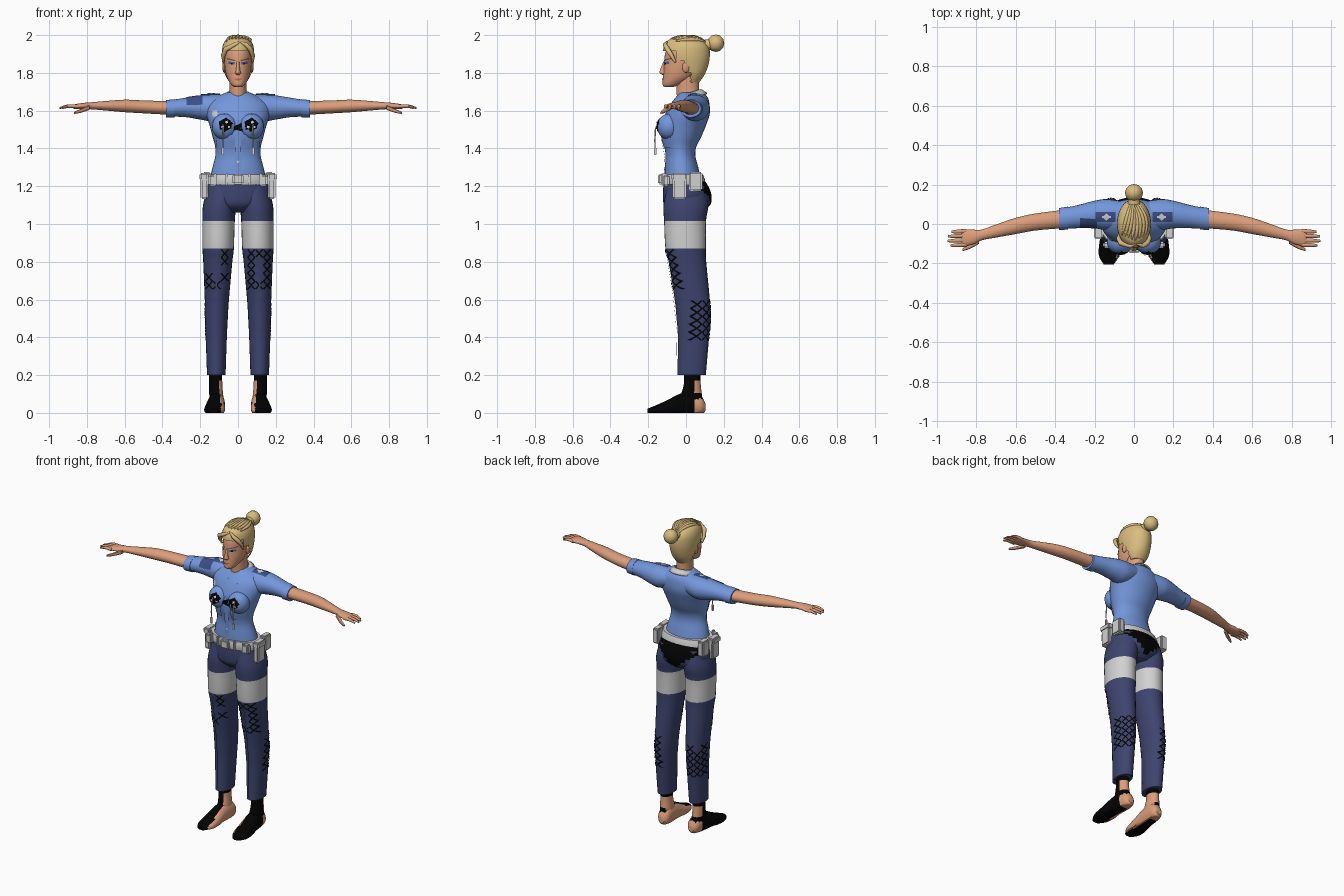
import bpy, bmesh, math, random
from mathutils import Vector, Matrix
from mathutils.bvhtree import BVHTree

random.seed(4)
cube = bpy.data.objects.get("Cube")
if cube:
    bpy.data.objects.remove(cube)


def material(name, code):
    rgb = [(int(code[i:i + 2], 16) / 255) ** 2.2 for i in (0, 2, 4)]
    m = bpy.data.materials.new(name)
    m.use_nodes = True
    m.diffuse_color = (*rgb, 1)
    m.node_tree.nodes["Principled BSDF"].inputs["Base Color"].default_value = (*rgb, 1)
    return m


SKIN = material("skin", "DB9C7A")
SHIRT = material("shirt blue", "7395DA")
NAVY = material("trouser navy", "40466E")
HAIR = material("blond hair", "D8BB7E")
WHITE = material("pale grey", "D0D0D0")
BLACK = material("black", "0A0A0A")
PATCH = material("patch blue", "3D4F86")
LIPS = material("lips", "AC6A5A")
EYE = material("eye blue", "4A5DA8")
BROW = material("brow brown", "7A5A38")

made, surfaces = [], {}


def finish(name, bm, mats, rule=None):
    for f in bm.faces:
        f.smooth = True
        if rule:
            f.material_index = int(rule(f.calc_center_median()))
    surfaces[name] = BVHTree.FromBMesh(bm)
    me = bpy.data.meshes.new(name)
    bm.to_mesh(me)
    bm.free()
    for m in mats:
        me.materials.append(m)
    ob = bpy.data.objects.new(name, me)
    bpy.context.collection.objects.link(ob)
    made.append(ob)
    return ob


def spline(rows, steps):
    """Catmull-Rom through the given ring settings."""
    out = []
    for i in range(len(rows) - 1):
        quad = zip(rows[max(i - 1, 0)], rows[i], rows[i + 1], rows[min(i + 2, len(rows) - 1)])
        quad = list(quad)
        for k in range(steps):
            t = k / steps
            out.append([b + t / 2 * (c - a + t * (2 * a - 5 * b + 4 * c - d + t * (3 * b - a - 3 * c + d)))
                        for a, b, c, d in quad])
    return out + [list(rows[-1])]


def loft(name, axis, rows, mats, side=1, n=24, steps=4, rule=None, cut=None):
    """axis z: z, x, half width, front, back; axis x or y: along, across, height, half width, half height."""
    bm = bmesh.new()
    rings = []
    for p, q, r, s, t in spline(rows, steps):
        ring = []
        for k in range(n):
            c, w = math.cos(math.tau * k / n), math.sin(math.tau * k / n)
            if axis == "z":
                v = (q + r * c, (s + t) / 2 + (t - s) / 2 * w, p)
            elif axis == "x":
                v = (p, q + s * c, r + t * w)
            else:
                v = (q + s * c, p, max(0, r + t * w))
            ring.append(bm.verts.new((v[0] * side, v[1], v[2])))
        rings.append(ring)
    for a, b in zip(rings, rings[1:]):
        for k in range(n):
            bm.faces.new((a[k], a[k - 1], b[k - 1], b[k]))
    bm.faces.new(rings[0])
    bm.faces.new(rings[-1])
    bmesh.ops.recalc_face_normals(bm, faces=bm.faces)
    if cut:
        gone = [f for f in bm.faces if cut(f.calc_center_median())]
        bmesh.ops.delete(bm, geom=gone, context="FACES")
    return finish(name, bm, mats, rule)


def ball(name, loc, size, mat, seg=20):
    bm = bmesh.new()
    bmesh.ops.create_uvsphere(bm, u_segments=seg, v_segments=seg // 2, radius=1,
                              matrix=Matrix.Translation(loc) @ Matrix.Diagonal((*size, 1)))
    return finish(name, bm, [mat])


def box(name, loc, size, mat, bevel=0.008):
    bm = bmesh.new()
    bmesh.ops.create_cube(bm, size=1, matrix=Matrix.Translation(loc) @ Matrix.Diagonal((*size, 1)))
    bmesh.ops.bevel(bm, geom=bm.edges[:], offset=bevel, segments=2, affect="EDGES")
    return finish(name, bm, [mat])


def decal(name, target, mat, centre, facing, pieces, lift=0.004):
    """Lay thin rectangles (u, v, width, height, degrees) onto a surface."""
    d = Vector(facing).normalized()
    up = Vector((0, 1, 0)) if abs(d.z) > 0.9 else Vector((0, 0, 1))
    u = up.cross(d).normalized()
    v = d.cross(u)
    bm = bmesh.new()
    for pu, pv, w, h, deg in pieces:
        a = math.radians(deg)
        grid = []
        for i in range(7):
            for j in range(4):
                x, y = (i / 6 - 0.5) * w, (j / 3 - 0.5) * h
                o = (Vector(centre) + u * (pu + x * math.cos(a) - y * math.sin(a))
                     + v * (pv + x * math.sin(a) + y * math.cos(a)) + d * 0.4)
                hit = surfaces[target].ray_cast(o, -d)[0]
                grid.append(bm.verts.new(hit + d * lift) if hit else None)
        for i in range(6):
            for j in range(3):
                k = i * 4 + j
                q = [grid[k], grid[k + 4], grid[k + 5], grid[k + 1]]
                if all(q):
                    bm.faces.new(q)
    return finish(name, bm, [mat])


def tube(name, pts, radius, mat):
    cu = bpy.data.curves.new(name, "CURVE")
    cu.dimensions, cu.bevel_depth, cu.bevel_resolution = "3D", radius, 2
    cu.use_fill_caps = True
    sp = cu.splines.new("POLY")
    sp.points.add(len(pts) - 1)
    for i, p in enumerate(pts):
        sp.points[i].co = (*p, 1)
        sp.points[i].radius = 0.35 + 0.65 * math.sin(math.pi * i / (len(pts) - 1))
    cu.materials.append(mat)
    bpy.context.collection.objects.link(bpy.data.objects.new(name, cu))


def net(cols, rows, cell, keep):
    out = []
    for i in range(cols):
        for j in range(rows):
            if random.random() < keep:
                p = ((i - (cols - 1) / 2) * cell, (j - (rows - 1) / 2) * cell)
                out += [(*p, cell * 1.35, 0.007, a) for a in (48, -48)]
    return out


# Torso and hips
loft("shirt", "z", [(1.235, 0, .15, -.115, .08), (1.3, 0, .135, -.112, .065), (1.36, 0, .12, -.108, .05),
                    (1.41, 0, .121, -.115, .055), (1.46, 0, .134, -.128, .08), (1.52, 0, .15, -.128, .105),
                    (1.58, 0, .168, -.11, .125), (1.63, 0, .165, -.085, .125), (1.67, 0, .12, -.055, .115),
                    (1.695, 0, .065, -.035, .09)], [SHIRT], n=32)
loft("hips", "z", [(1.25, 0, .155, -.115, .085), (1.2, 0, .172, -.12, .118), (1.15, 0, .178, -.122, .135),
                   (1.1, 0, .15, -.115, .128), (1.06, 0, .08, -.07, .08)], [NAVY, BLACK], n=40,
     rule=lambda c: c.y > .05 and c.z > 1.075 + abs(c.x) * .75)
loft("belt", "z", [(1.21, 0, .172, -.127, .105), (1.235, 0, .174, -.13, .1), (1.262, 0, .165, -.126, .09)],
     [WHITE], n=32, steps=2)
box("buckle", (0, -.135, 1.236), (.06, .025, .055), WHITE)
for i in (-2, -1, 1, 2):
    box("belt_loop", (i * .06, -.13 + abs(i) * .009, 1.236), (.014, .025, .062), WHITE, .003)
for s, part in ((1, "left"), (-1, "right")):
    box(part + "_front_pouch", (s * .178, -.035, 1.2), (.04, .075, .135), WHITE)
    box(part + "_front_pouch_flap", (s * .18, -.035, 1.25), (.047, .082, .04), WHITE)
    box(part + "_rear_pouch", (s * .165, .052, 1.225), (.045, .07, .1), WHITE)
    box(part + "_small_pouch", (s * .135, -.105, 1.23), (.045, .035, .06), WHITE)

# Chest details
decal("placket", "shirt", SHIRT, (0, 0, 1.4), (0, -1, 0), [(0, 0, .03, .3, 0)])
decal("buttons", "shirt", WHITE, (0, 0, 1.4), (0, -1, 0),
      [(0, i * .07, .01, .01, 45) for i in (-2, -1, 0)], .007)
decal("centre_tear", "shirt", BLACK, (0, 0, 1.515), (0, -1, 0), [(0, 0, .05, .022, 25), (0, -.012, .06, .014, -15)])
for s, part in ((1, "left"), (-1, "right")):
    bust = part + "_bust"
    ball(bust, (s * .07, -.09, 1.515), (.068, .063, .07), SHIRT)
    decal(part + "_chest_tear", bust, BLACK, (s * .068, 0, 1.525), (0, -1, 0),
          [(0, 0, .062, .045, 8), (0, 0, .045, .062, 30), (.014, .012, .05, .03, -40)])
    decal(part + "_chest_dots", bust, WHITE, (s * .068, 0, 1.525), (0, -1, 0),
          [(.008, .014, .014, .012, 30), (-.014, -.012, .012, .014, 60), (.02, -.012, .01, .01, 0)], .008)
    decal(part + "_pocket", "shirt", SHIRT, (s * .075, 0, 1.44), (0, -1, 0), [(0, 0, .08, .07, 0)], .008)
    tube(part + "_cord", [(s * .08, -.148, 1.54), (s * .078, -.162, 1.5), (s * .08, -.165, 1.44),
                          (s * .08, -.163, 1.39)], .004, WHITE)
    box(part + "_cord_end", (s * .08, -.163, 1.385), (.014, .012, .04), WHITE, .003)
decal("badge", "shirt", WHITE, (-.122, 0, 1.585), (0, -1, 0), [(0, 0, .024, .03, 0), (0, 0, .024, .024, 45)])

# Arms, sleeves and hands
for s, part in ((1, "left"), (-1, "right")):
    sleeve = part + "_sleeve"
    loft(sleeve, "x", [(.06, .045, 1.625, .07, .06), (.14, .048, 1.615, .078, .07), (.2, .048, 1.617, .07, .064),
                       (.28, .038, 1.617, .059, .051), (.375, .025, 1.611, .052, .042)], [SHIRT], s)
    loft(part + "_cuff", "x", [(.335, .03, 1.612, .058, .049), (.38, .025, 1.61, .056, .046)], [SHIRT], s)
    loft(part + "_arm", "x", [(.36, .025, 1.614, .046, .036), (.5, .01, 1.62, .043, .034),
                              (.6, -.01, 1.625, .041, .033), (.7, -.036, 1.626, .033, .025),
                              (.77, -.055, 1.626, .027, .019), (.81, -.065, 1.625, .036, .017),
                              (.86, -.07, 1.622, .042, .013), (.875, -.07, 1.621, .036, .008)], [SKIN], s)
    for i, length in enumerate((.065, .082, .085, .07)):
        y = -.036 - i * .023
        loft(part + "_finger", "x", [(.85, y, 1.622, .011, .01), (.86 + length / 2, y - .002, 1.624, .01, .009),
                                     (.86 + length, y - .004, 1.614, .006, .005)], [SKIN], s, n=10)
    loft(part + "_thumb", "x", [(.785, -.085, 1.617, .015, .013), (.83, -.113, 1.6, .012, .011),
                                (.868, -.13, 1.588, .007, .006)], [SKIN], s, n=10)
    decal(part + "_epaulette", sleeve, PATCH, (s * .145, .035, 1.6), (0, 0, 1), [(0, 0, .1, .05, 0)], .006)
    decal(part + "_epaulette_star", sleeve, WHITE, (s * .14, .035, 1.6), (0, 0, 1),
          [(0, 0, .028, .028, 45), (0, 0, .045, .01, 0)], .009)
decal("sleeve_patch", "right_sleeve", PATCH, (-.23, .02, 1.62), (0, -.5, 1), [(0, 0, .085, .065, 0)])

# Trouser legs with pale thigh bands, torn net patches and feet
for s, part in ((1, "left"), (-1, "right")):
    leg = part + "_trouser_leg"
    loft(leg, "z", [(1.2, .08, .08, -.1, .1), (1.1, .097, .088, -.119, .118), (1.015, .103, .086, -.116, .106),
                    (.87, .105, .083, -.109, .105), (.8, .107, .077, -.092, .107), (.6, .112, .064, -.06, .126),
                    (.5, .114, .06, -.05, .13), (.4, .115, .056, -.043, .122), (.2, .115, .049, -.045, .105)],
         [NAVY, WHITE], s, n=28, rule=lambda c: .87 < c.z < 1.015)
    decal(part + "_thigh_net", leg, BLACK, (s * .112, 0, .76), (0, -1, 0), net(3, 5, .042, .75 if s > 0 else .5))
    decal(part + "_calf_net", leg, BLACK, (s * .113, .04, .49), (s * .65, 1, 0), net(3, 5, .042, .95))
    decal(part + "_crease", leg, NAVY, (s * .115, 0, .52), (0, -1, 0), [(0, 0, .6, .006, 90)], .006)
    loft(part + "_ankle", "z", [(.24, .118, .034, -.012, .075), (.15, .118, .035, -.012, .078),
                                (.09, .115, .037, -.03, .085), (.03, .112, .038, -.05, .09)],
         [BLACK, SKIN], s, rule=lambda c: c.z < .18 and (abs(c.x) < .1 or (c.z > .11 and c.y > .04)))
    loft(part + "_foot", "y", [(.103, .108, .03, .018, .02), (.08, .109, .04, .038, .05), (.03, .112, .045, .043, .065),
                               (-.03, .117, .04, .047, .062), (-.1, .122, .022, .054, .045),
                               (-.16, .126, .014, .052, .026), (-.205, .128, .01, .025, .012)],
         [BLACK, SKIN], s, rule=lambda c: abs(c.x) < .09 or (c.y > .045 and c.z < .075))

# Neck, collar and head
loft("neck", "z", [(1.64, 0, .055, -.045, .085), (1.7, 0, .046, -.05, .07), (1.78, 0, .046, -.05, .07)], [SKIN])
bm = bmesh.new()
last = None
for i in range(25):
    a = math.radians(-78 + i * 336 / 24)
    c, w = math.cos(a), math.sin(a)
    tip = .03 if i in (1, 2, 22, 23) else 0
    row = [bm.verts.new(p) for p in ((c * .056, .015 + w * .066, 1.695 + w * .02),
                                     (c * (.088 + tip), .018 + w * (.095 + tip / 2), 1.668 + w * .025 - tip * .6))]
    if last:
        bm.faces.new((last[0], last[1], row[1], row[0]))
    last = row
collar = finish("collar", bm, [WHITE])
collar.modifiers.new("thickness", "SOLIDIFY").thickness = .008

loft("head", "z", [(1.725, 0, .02, -.112, -.07), (1.737, 0, .036, -.124, -.03), (1.77, 0, .056, -.122, .03),
                   (1.81, 0, .067, -.119, .06), (1.86, 0, .072, -.115, .085), (1.91, 0, .072, -.109, .09),
                   (1.95, 0, .058, -.085, .08)], [SKIN], n=32)
loft("nose", "z", [(1.86, 0, .007, -.12, -.1), (1.815, 0, .011, -.138, -.1), (1.8, 0, .016, -.14, -.1),
                   (1.79, 0, .01, -.126, -.1)], [SKIN], n=14)
decal("mouth", "head", LIPS, (0, 0, 1.768), (0, -1, 0), [(0, 0, .042, .007, 0), (0, -.006, .028, .007, 0)])
for s, part in ((1, "left"), (-1, "right")):
    decal(part + "_eye", "head", EYE, (s * .034, 0, 1.852), (0, -1, 0), [(0, 0, .034, .013, s * 8)])
    decal(part + "_pupil", "head", BLACK, (s * .033, 0, 1.849), (0, -1, 0), [(0, 0, .01, .009, 0)], .006)
    decal(part + "_brow", "head", BROW, (s * .036, 0, 1.87), (0, -1, 0), [(0, 0, .046, .007, s * 14)])
    ball(part + "_ear", (s * .073, .0, 1.83), (.01, .02, .03), SKIN, 12)

# Hair cap, swept locks and bun
loft("hair", "z", [(1.75, 0, .045, 0, .07), (1.79, 0, .068, -.04, .098), (1.84, 0, .08, -.09, .118),
                   (1.89, 0, .086, -.119, .126), (1.94, 0, .082, -.117, .121), (1.975, 0, .064, -.092, .09),
                   (1.99, 0, .03, -.045, .045)], [HAIR], n=40,
     cut=lambda c: (c.z < 1.91 and c.y < -.05) or (c.z < 1.86 and c.y < -.01) or (c.z < 1.8 and c.y < .025))
for x in (-.06, -.045, -.03, -.012, .006, .024, .042, .058):
    path = []
    for i in range(13):
        t = i / 12
        across = x * (1 - t * t * .8) + .012 * math.sin(t * math.pi)
        hit = surfaces["hair"].ray_cast(Vector((across, -.085 + abs(x) * .5 + t * .17, 3)), Vector((0, 0, -1)))[0]
        if hit:
            path.append(hit)
    tube("hair_lock", path, .011, HAIR)
for s in (1, -1):
    tube("fringe_lock", [(.012, -.1, 1.965), (.012 + s * .03, -.112, 1.95), (s * .066, -.098, 1.925),
                         (s * .079, -.075, 1.89), (s * .078, -.055, 1.855)], .014, HAIR)
ball("bun", (0, .158, 1.957), (.046, .045, .046), HAIR, 12)
loft("bun_band", "y", [(.1, 0, 1.945, .032, .032), (.135, 0, 1.952, .028, .028)], [HAIR], n=16)

# Shading
bpy.ops.object.select_all(action="DESELECT")
for ob in made:
    ob.select_set(True)
bpy.context.view_layer.objects.active = made[0]
bpy.ops.object.shade_smooth_by_angle(angle=math.radians(40))
